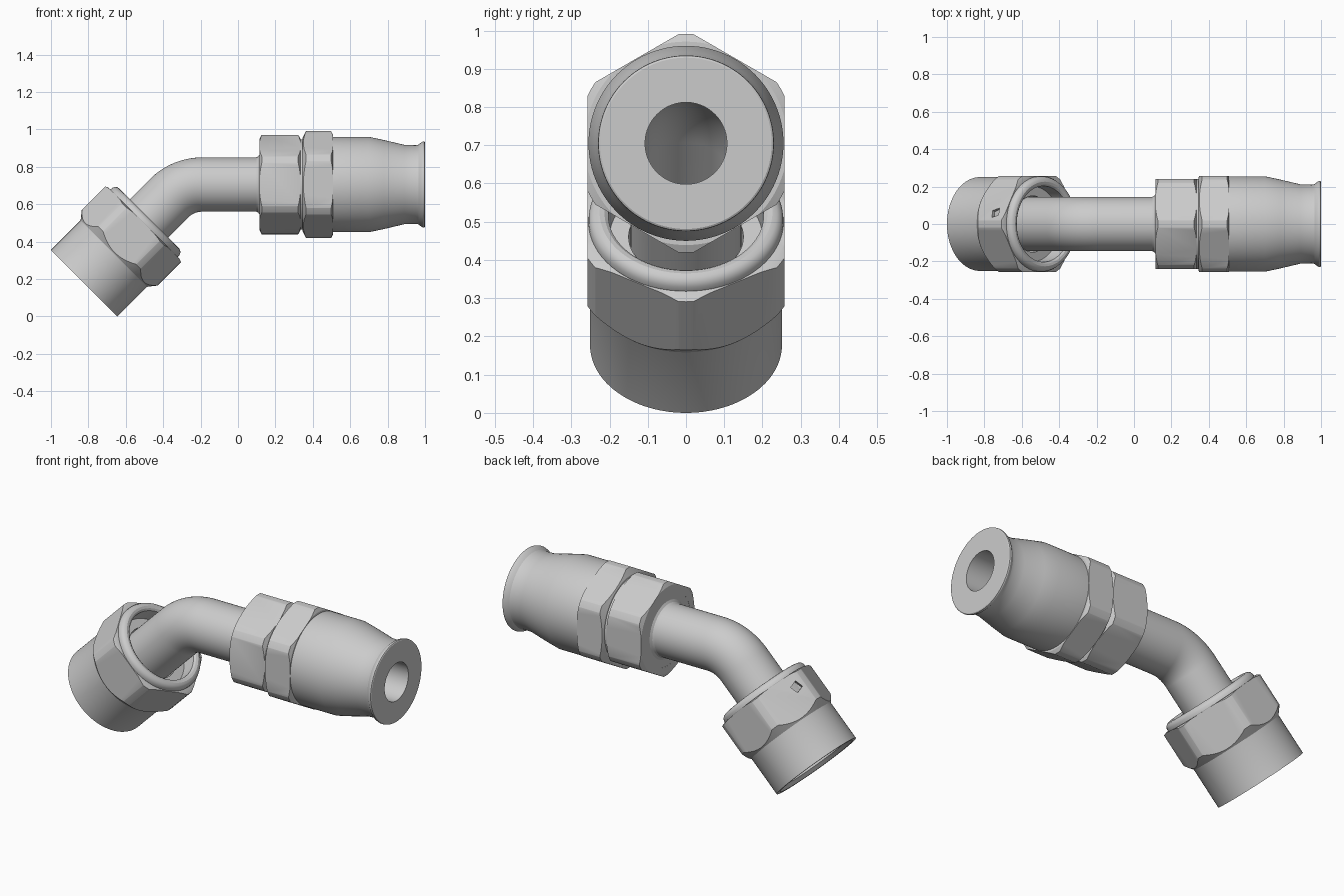
import bpy, bmesh, math
from mathutils import Vector

if "Cube" in bpy.data.objects:
    bpy.data.objects.remove(bpy.data.objects["Cube"])

Y = Vector((0, 1, 0))
K = math.sqrt(0.5)
RUN_O, RUN_D = Vector((0, 0, 0.705)), Vector((1, 0, 0))        # straight run axis
NUT_O, NUT_D = Vector((-0.8225, 0, 0.1775)), Vector((K, 0, K))  # swivel nut axis


def skin(name, rings, seg):
    """Closed tubular solid from (centre, axis, radius) rings lying on the y = 0 plane."""
    bm = bmesh.new()
    loops = []
    for c, d, r in rings:
        n = Vector((-d.z, 0, d.x))
        loops.append([bm.verts.new(c + r * (math.cos(a) * n + math.sin(a) * Y))
                      for a in (2 * math.pi * i / seg for i in range(seg))])
    for k in range(len(loops)):
        a, b = loops[k], loops[(k + 1) % len(loops)]
        for i in range(seg):
            j = (i + 1) % seg
            bm.faces.new((a[i], a[j], b[j], b[i]))
    bmesh.ops.recalc_face_normals(bm, faces=bm.faces)
    me = bpy.data.meshes.new(name)
    bm.to_mesh(me)
    bm.free()
    ob = bpy.data.objects.new(name, me)
    bpy.context.collection.objects.link(ob)
    return ob


def select(ob):
    bpy.ops.object.select_all(action='DESELECT')
    ob.select_set(True)
    bpy.context.view_layer.objects.active = ob


def smooth(ob):
    select(ob)
    bpy.ops.object.shade_smooth_by_angle(angle=math.radians(25))
    return ob


def lathe(name, o, d, profile, seg=96):
    return skin(name, [(o + s * d, d, r) for s, r in profile], seg)


def boolean(ob, cutter, op):
    select(ob)
    m = ob.modifiers.new("cut", 'BOOLEAN')
    m.object, m.operation, m.solver = cutter, op, 'EXACT'
    bpy.ops.object.modifier_apply(modifier=m.name)
    bpy.data.objects.remove(cutter, do_unlink=True)


def hexagon(name, o, d, apothem, profile):
    """Hex prism trimmed by a turned profile, giving chamfered corners."""
    R = apothem / math.cos(math.pi / 6)
    s0, s1 = profile[0][0] - 0.05, profile[-1][0] + 0.05
    ob = lathe(name, o, d, [(s0, R), (s1, R), (s1, 0.08), (s0, 0.08)], 6)
    trim = lathe("trim", o, d, profile + [(profile[-1][0], 0.205), (profile[0][0], 0.205)])
    boolean(ob, trim, 'INTERSECT')
    return ob


# Bent tube with bore
bend_r, corner = 0.25, Vector((-0.295, 0, 0.705))
start = corner + RUN_D * bend_r * math.tan(math.pi / 8)
pivot = start - Vector((0, 0, bend_r))
path = [(Vector((0.12, 0, 0.705)), RUN_D)]
for i in range(17):
    a = math.pi / 4 * i / 16
    path.append((pivot + bend_r * Vector((-math.sin(a), 0, math.cos(a))),
                 Vector((math.cos(a), 0, math.sin(a)))))
path.append((NUT_O + 0.15 * NUT_D, NUT_D))
smooth(skin("bent_tube", [(c, d, 0.145) for c, d in path]
            + [(c, d, 0.107) for c, d in reversed(path)], 96))

# Conical seat on the tube end, inside the nut
smooth(lathe("tube_nose", NUT_O, NUT_D,
             [(0.33, 0.12), (0.33, 0.2), (0.26, 0.2), (0.12, 0.125), (0.12, 0.107), (0.2, 0.107)]))

# Swivel nut: barrel with rounded lip, and hex
smooth(lathe("nut_barrel", NUT_O, NUT_D,
             [(0, 0.251), (0.445, 0.251), (0.455, 0.255), (0.468, 0.254), (0.48, 0.248),
              (0.488, 0.238), (0.491, 0.226), (0.488, 0.213), (0.48, 0.203), (0.40, 0.2),
              (0.40, 0.15), (0.32, 0.15), (0.32, 0.21), (0.02, 0.21), (0, 0.23)]))
nut = hexagon("nut_hex", NUT_O, NUT_D, 0.257,
              [(0.21, 0.24), (0.268, 0.286), (0.446, 0.286), (0.453, 0.268)])

# Small diamond hole in one upper flat
u = Vector((-K, 0, K))
normal = u * math.cos(math.pi / 6) + Y * 0.5
pos = NUT_O + 0.379 * NUT_D + 0.262 * u + 0.06 * Y
bpy.ops.mesh.primitive_cylinder_add(vertices=4, radius=0.032, depth=0.05, location=pos,
                                    rotation=normal.to_track_quat('Z', 'Y').to_euler())
boolean(nut, bpy.context.object, 'DIFFERENCE')
smooth(nut)

# Hexes on the straight run
smooth(hexagon("body_hex", RUN_O, RUN_D, 0.24,
               [(0.115, 0.243), (0.127, 0.266), (0.322, 0.266), (0.335, 0.242)]))
smooth(hexagon("socket_hex", RUN_O, RUN_D, 0.257,
               [(0.346, 0.25), (0.364, 0.286), (0.498, 0.286), (0.508, 0.266)]))

# Body core: tube fillet, front face and collar between the hexes
smooth(lathe("body_core", RUN_O, RUN_D,
             [(0.119, 0.107), (0.119, 0.14), (0.098, 0.145), (0.108, 0.15), (0.116, 0.162),
              (0.116, 0.225), (0.325, 0.225), (0.33, 0.24), (0.36, 0.24), (0.36, 0.107)]))

# Hose socket: sleeve, taper and flared end
smooth(lathe("hose_socket", RUN_O, RUN_D,
             [(0.36, 0.107), (0.36, 0.25), (0.5, 0.255), (0.7, 0.255), (0.78, 0.238),
              (0.89, 0.212), (0.95, 0.21), (0.965, 0.213), (0.982, 0.227), (0.99, 0.23),
              (0.997, 0.229), (1.0, 0.224), (1.0, 0.107)]))
